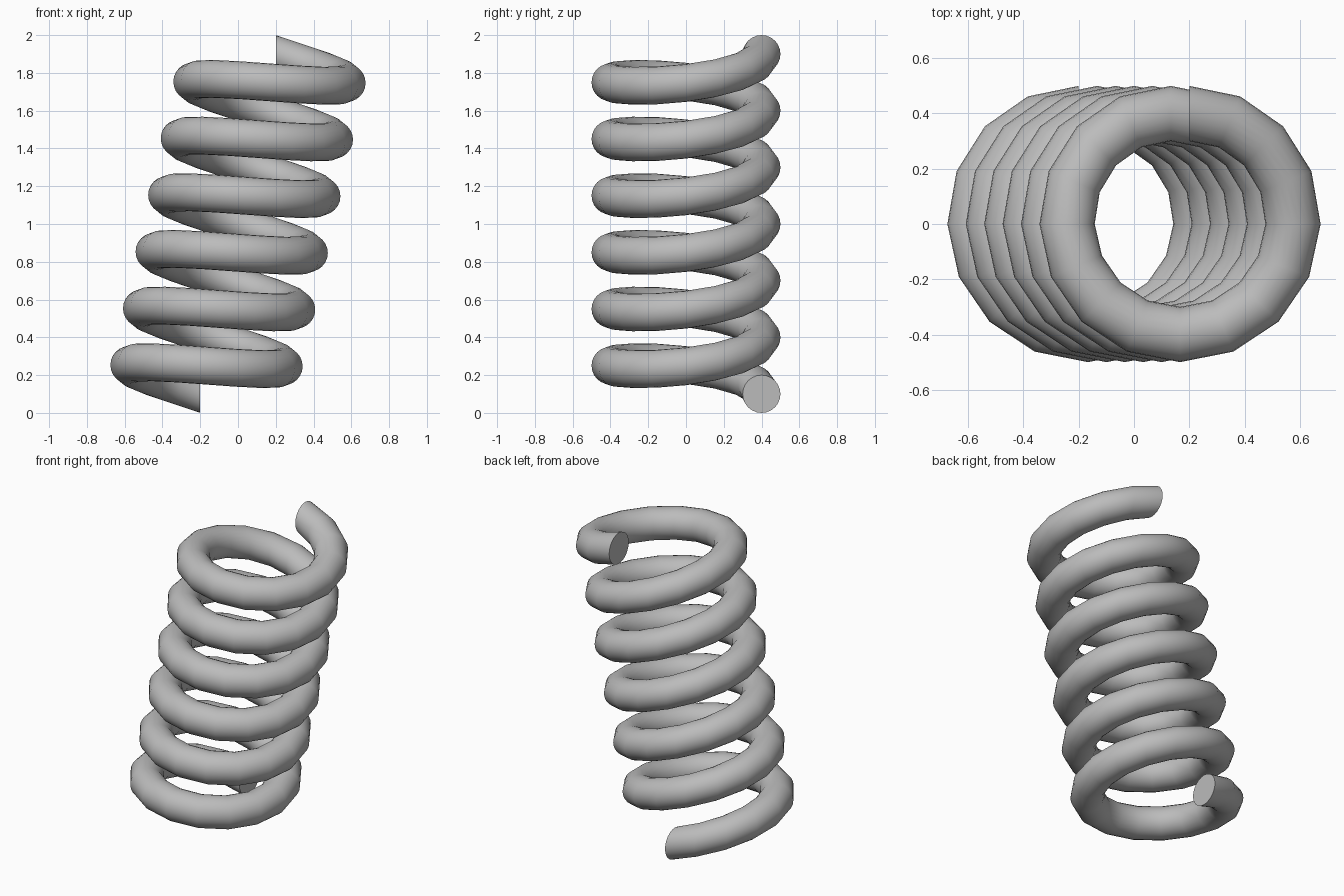
import bpy, bmesh, math

if "Cube" in bpy.data.objects:
    bpy.data.objects.remove(bpy.data.objects["Cube"])

TURNS, STEPS, SIDES = 6, 16, 24      # coil turns, sections per turn, wire sides
COIL_R, WIRE_R = 0.4, 0.1
TILT = math.atan(0.2)                # lean of the spring towards +x

steel = bpy.data.materials.new("grey_steel")
steel.diffuse_color = (0.5, 0.5, 0.5, 1)
steel.use_nodes = True
steel.node_tree.nodes["Principled BSDF"].inputs["Base Color"].default_value = steel.diffuse_color

bm = bmesh.new()


def section(i):
    """Upright circular wire section number i along the leaning helix."""
    t = 2 * math.pi * i / STEPS
    f = i / (TURNS * STEPS)
    rx, ry = -math.sin(t), math.cos(t)
    cx = -0.2 + 0.4 * f + COIL_R * math.cos(TILT) * rx
    cy = COIL_R * ry
    cz = 0.1 + 1.8 * f - COIL_R * math.sin(TILT) * rx
    ring = []
    for k in range(SIDES):
        a = 2 * math.pi * k / SIDES
        u, v = WIRE_R * math.cos(a), WIRE_R * math.sin(a)
        ring.append(bm.verts.new((cx + u * rx, cy + u * ry, cz + v)))
    return ring


# Coiled wire
rings = [section(i) for i in range(TURNS * STEPS + 1)]
for a, b in zip(rings, rings[1:]):
    for k in range(SIDES):
        n = (k + 1) % SIDES
        bm.faces.new((a[k], a[n], b[n], b[k]))

# Flat wire ends
bm.faces.new(rings[0])
bm.faces.new(rings[-1])
bmesh.ops.recalc_face_normals(bm, faces=bm.faces)

mesh = bpy.data.meshes.new("coil_spring")
bm.to_mesh(mesh)
bm.free()
mesh.materials.append(steel)
spring = bpy.data.objects.new("coil_spring", mesh)
bpy.context.collection.objects.link(spring)
bpy.context.view_layer.objects.active = spring
spring.select_set(True)
bpy.ops.object.shade_smooth_by_angle(angle=math.radians(40))
